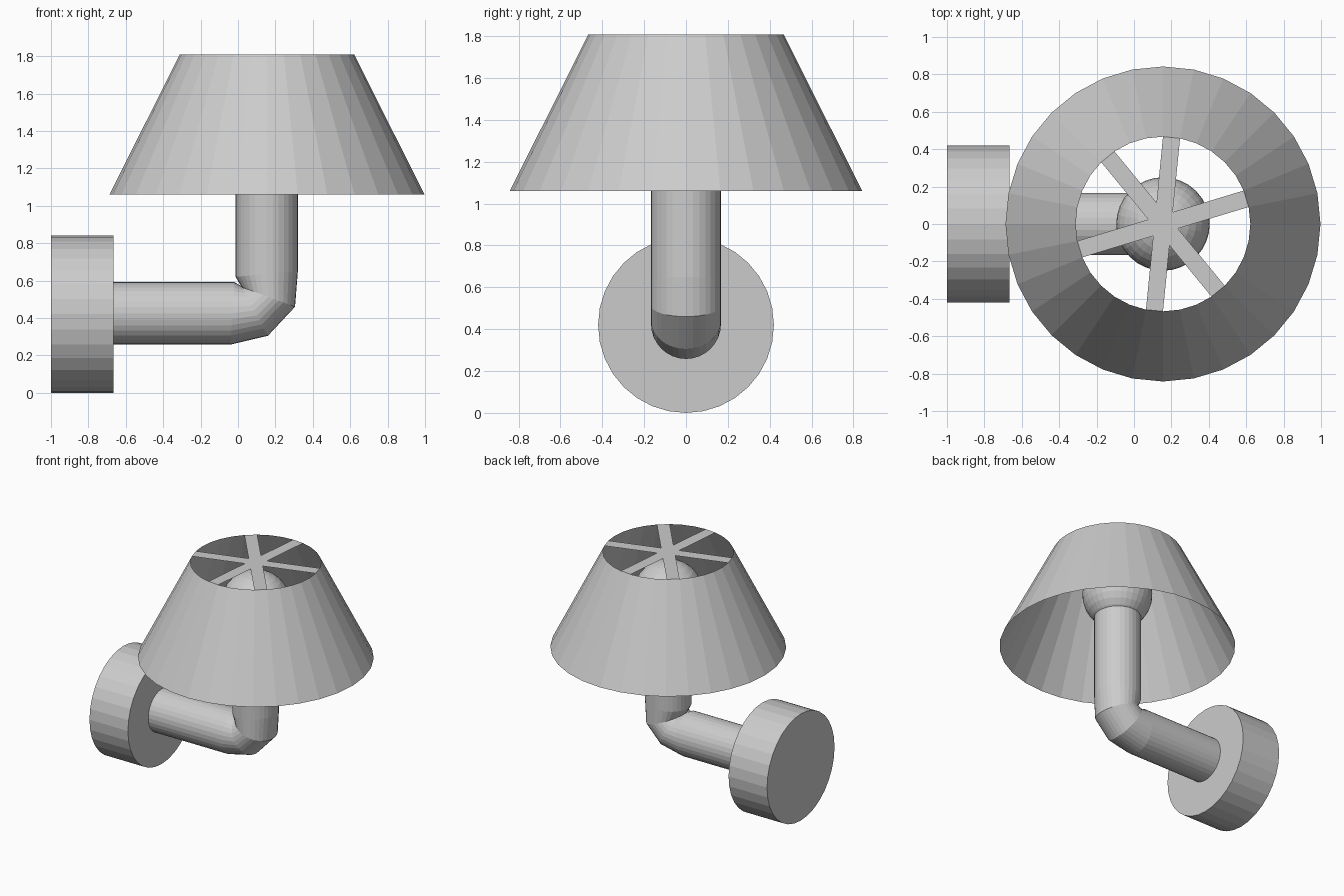
import bpy, bmesh
from math import cos, sin, pi
from mathutils import Vector, Matrix

cube = bpy.data.objects.get("Cube")
if cube:
    bpy.data.objects.remove(cube)

SIDES = 32
AXIS_X = 0.155      # vertical axis of the shade and bulb
PIPE_R = 0.167

grey = bpy.data.materials.new("light grey")
grey.use_nodes = True
grey.diffuse_color = (0.6, 0.6, 0.6, 1)
grey.node_tree.nodes["Principled BSDF"].inputs["Base Color"].default_value = (0.6, 0.6, 0.6, 1)


def finish(name, bm, recalc=True):
    if recalc:
        bmesh.ops.recalc_face_normals(bm, faces=bm.faces[:])
    mesh = bpy.data.meshes.new(name)
    bm.to_mesh(mesh)
    bm.free()
    mesh.materials.append(grey)
    obj = bpy.data.objects.new(name, mesh)
    bpy.context.collection.objects.link(obj)
    return obj


def ring(bm, centre, u, v):
    """Closed loop of vertices around centre, spanned by half-axes u and v."""
    return [bm.verts.new(centre + u * cos(2 * pi * i / SIDES) + v * sin(2 * pi * i / SIDES))
            for i in range(SIDES)]


def bridge(bm, a, b):
    for i in range(SIDES):
        j = (i + 1) % SIDES
        bm.faces.new((a[i], a[j], b[j], b[i]))


# Wall plate: a disc lying along x
bm = bmesh.new()
bmesh.ops.create_cone(bm, cap_ends=True, segments=SIDES, radius1=0.42, radius2=0.42, depth=0.335,
                      matrix=Matrix.Translation((-0.8325, 0, 0.42)) @ Matrix.Rotation(pi / 2, 4, 'Y'))
finish("wall_plate", bm)

# Bent arm: each section is given by its outer and inner point in the xz plane
sections = [((-0.70, 0.258), (-0.70, 0.592)),
            ((-0.04, 0.258), (-0.02, 0.592)),
            ((0.16, 0.305), (0.01, 0.575)),
            ((0.305, 0.46), (0.02, 0.565)),
            ((0.32, 0.65), (-0.013, 0.62)),
            ((0.32, 1.36), (-0.013, 1.36))]
bm = bmesh.new()
loops = []
for outer, inner in sections:
    o, i = Vector((outer[0], 0, outer[1])), Vector((inner[0], 0, inner[1]))
    loops.append(ring(bm, (o + i) / 2, (o - i) / 2, Vector((0, PIPE_R, 0))))
for a, b in zip(loops, loops[1:]):
    bridge(bm, a, b)
bm.faces.new(loops[0])
bm.faces.new(loops[-1])
finish("bent_arm", bm)

# Round bulb
bm = bmesh.new()
bmesh.ops.create_uvsphere(bm, u_segments=SIDES, v_segments=16, radius=0.25,
                          matrix=Matrix.Translation((AXIS_X, 0, 1.48)))
finish("bulb", bm)

# Open lampshade
bm = bmesh.new()
X, Y = Vector((1, 0, 0)), Vector((0, 1, 0))
low = ring(bm, Vector((AXIS_X, 0, 1.06)), X * 0.842, Y * 0.842)
high = ring(bm, Vector((AXIS_X, 0, 1.808)), X * 0.467, Y * 0.467)
bridge(bm, low, high)
finish("lampshade", bm, recalc=False)

# Flat bars across the top opening, each joining two opposite rim edges
bm = bmesh.new()
rim = ring(bm, Vector((AXIS_X, 0, 1.808)), X * 0.467, Y * 0.467)
half = SIDES // 2
for k in (1, 7, 11):
    bm.faces.new((rim[k], rim[k + 1], rim[k + half], rim[k + half + 1]))
bmesh.ops.delete(bm, geom=[v for v in bm.verts if not v.link_faces], context='VERTS')
finish("shade_bars", bm, recalc=False)
